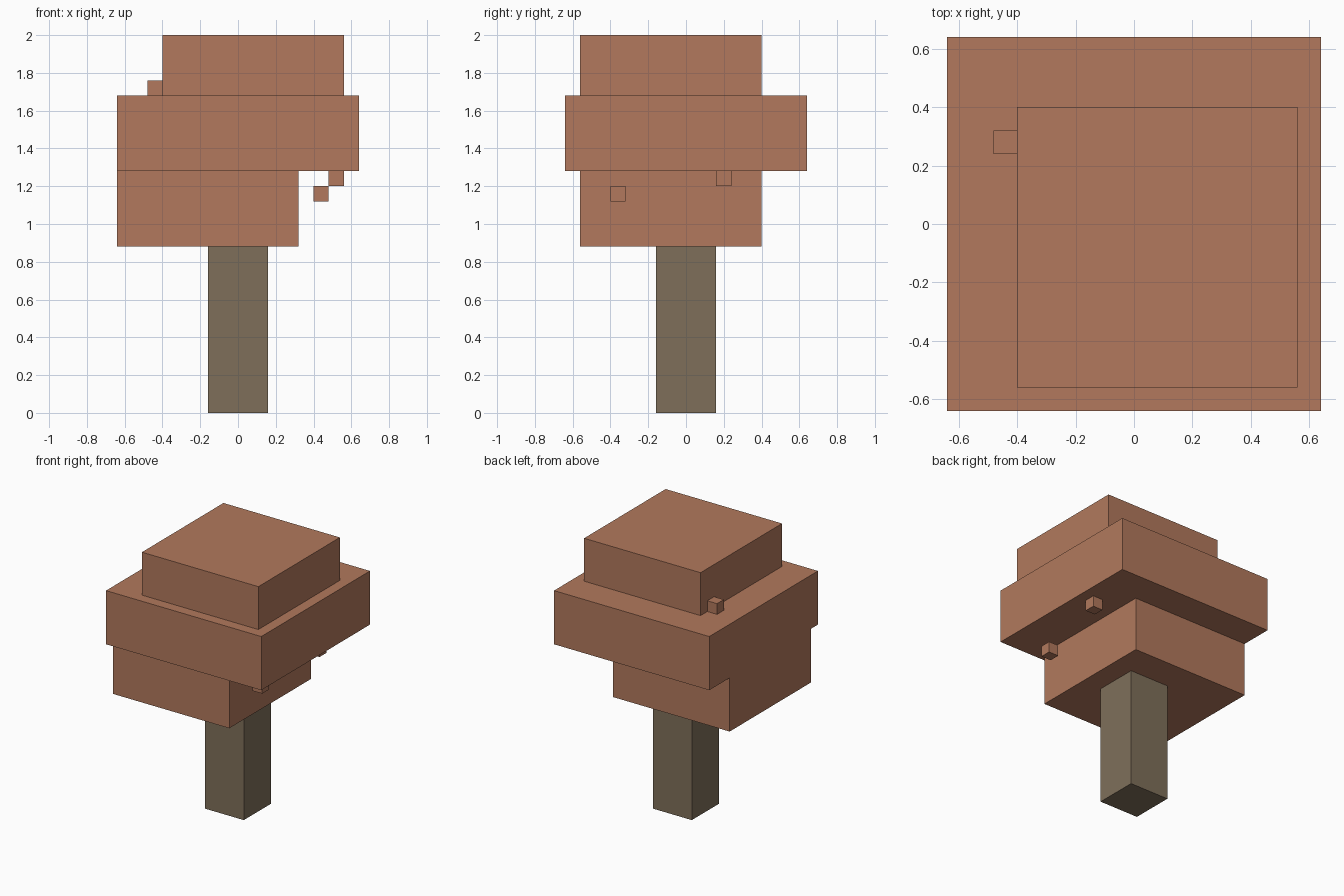
import bpy
import bmesh
from mathutils import Vector

cube = bpy.data.objects.get("Cube")
if cube:
    bpy.data.objects.remove(cube, do_unlink=True)

UNIT = 0.08  # edge length of one block


def material(name, rgb):
    mat = bpy.data.materials.new(name)
    mat.use_nodes = True
    color = (*rgb, 1.0)
    mat.diffuse_color = color
    mat.node_tree.nodes["Principled BSDF"].inputs["Base Color"].default_value = color
    return mat


def block(name, low, high, mat):
    """Flat-shaded box between two corners given in block units."""
    low, high = Vector(low) * UNIT, Vector(high) * UNIT
    size = high - low
    bm = bmesh.new()
    bmesh.ops.create_cube(bm, size=1.0)
    bmesh.ops.scale(bm, vec=size, verts=bm.verts)
    mesh = bpy.data.meshes.new(name)
    bm.to_mesh(mesh)
    bm.free()
    mesh.materials.append(mat)
    obj = bpy.data.objects.new(name, mesh)
    obj.location = (low + high) / 2
    bpy.context.collection.objects.link(obj)
    return obj


def leaf_cube(name, corner, mat):
    return block(name, corner, [c + 1 for c in corner], mat)


bark = material("grey brown bark", (0.212, 0.159, 0.102))
leaves = material("autumn leaves", (0.445, 0.191, 0.109))

# Trunk
block("trunk", (-2, -2, 0), (2, 2, 11), bark)

# Three stacked tiers of foliage
block("lower_foliage", (-8, -7, 11), (4, 5, 16), leaves)
block("middle_foliage", (-8, -8, 16), (8, 8, 21), leaves)
block("upper_foliage", (-5, -7, 21), (7, 5, 25), leaves)

# Loose single leaf blocks
leaf_cube("upper_leaf", (-6, 3, 21), leaves)
leaf_cube("hanging_leaf", (6, 2, 15), leaves)
leaf_cube("falling_leaf", (5, -5, 14), leaves)
